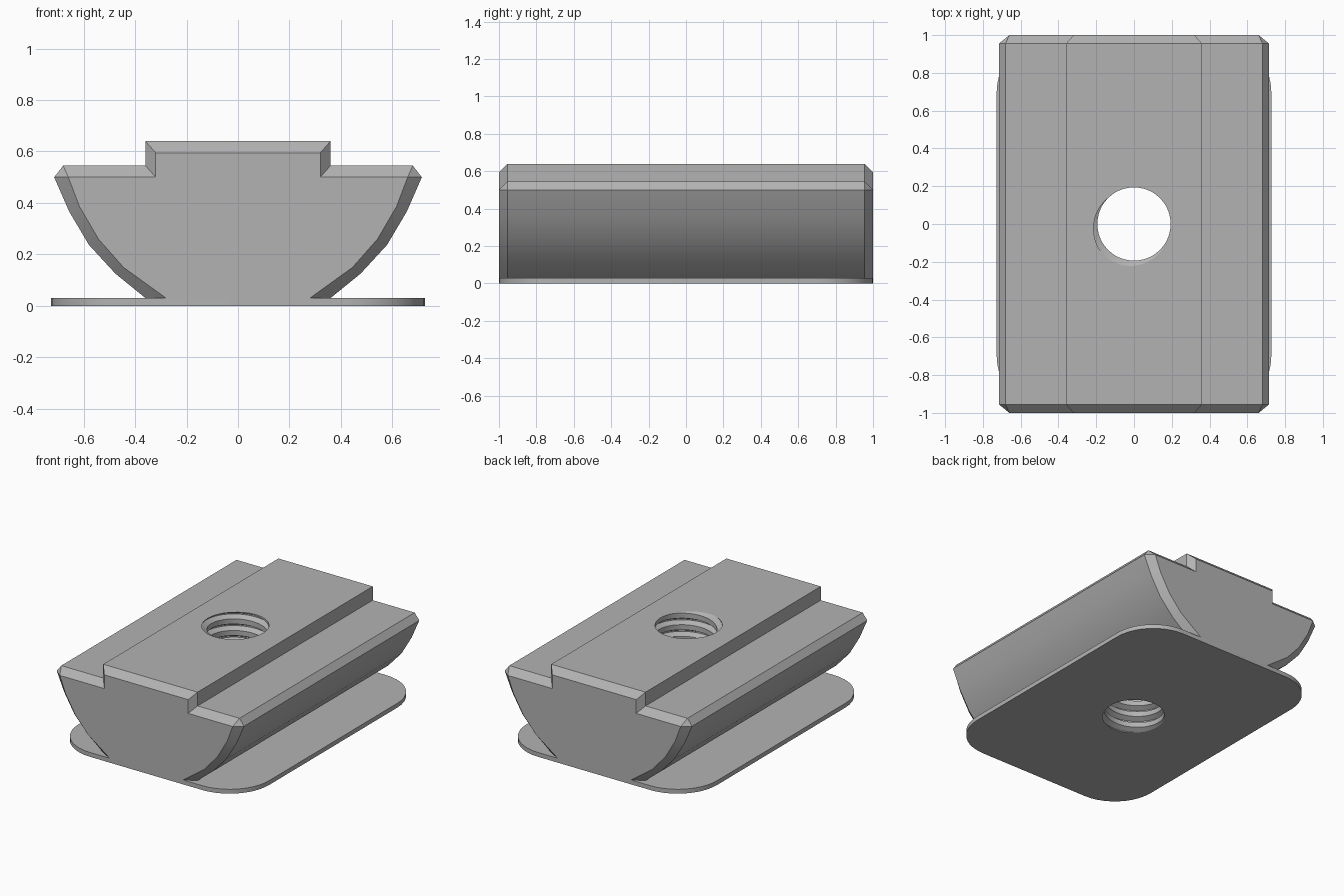
import bpy, bmesh, math

if "Cube" in bpy.data.objects:
    bpy.data.objects.remove(bpy.data.objects["Cube"])

grey = bpy.data.materials.new("plain_grey")
grey.use_nodes = True
COLOUR = (0.45, 0.45, 0.45, 1)
grey.diffuse_color = COLOUR
grey.node_tree.nodes["Principled BSDF"].inputs["Base Color"].default_value = COLOUR


def make_object(name, bm):
    bmesh.ops.remove_doubles(bm, verts=bm.verts, dist=1e-5)
    bmesh.ops.recalc_face_normals(bm, faces=bm.faces)
    mesh = bpy.data.meshes.new(name)
    bm.to_mesh(mesh)
    bm.free()
    mesh.materials.append(grey)
    obj = bpy.data.objects.new(name, mesh)
    bpy.context.scene.collection.objects.link(obj)
    return obj


def bridge(bm, a, b):
    for i in range(len(a)):
        j = (i + 1) % len(a)
        pts = list(dict.fromkeys((a[i], a[j], b[j], b[i])))
        if len(pts) > 2:
            bm.faces.new(pts)


def loft(name, rings):
    """Solid through matching closed rings of points."""
    bm = bmesh.new()
    loops = []
    for ring in rings:
        cache = {}
        loops.append([cache.setdefault(p, bm.verts.new(p)) if p not in cache
                      else cache[p] for p in ring])
    for a, b in zip(loops, loops[1:]):
        bridge(bm, a, b)
    for end in (loops[0], loops[-1]):
        bm.faces.new(list(dict.fromkeys(end)))
    return make_object(name, bm)


# Body: stepped top, curved flanks, chamfered ends
full = [(.36, .64), (.36, .545), (.68, .545), (.715, .5), (.657, .367),
        (.58, .237), (.477, .125), (.36, .03)]
small = [(.32, .595), (.32, .5), (.66, .5), (.66, .5), (.617, .387),
         (.543, .26), (.445, .149), (.28, .03)]


def section(half, y):
    return [(x, y, z) for x, z in half] + [(-x, y, z) for x, z in reversed(half)]


body = loft("nut_body", [section(small, -1), section(full, -.955),
                         section(full, .955), section(small, 1)])

# Base plate with rounded corners
W, L, R, STEPS = .727, 1.0, .3, 10
outline = []
for k, (sx, sy) in enumerate([(1, 1), (-1, 1), (-1, -1), (1, -1)]):
    for i in range(STEPS + 1):
        a = math.pi / 2 * (k + i / STEPS)
        outline.append((sx * (W - R) + R * math.cos(a), sy * (L - R) + R * math.sin(a)))
plate = loft("base_plate", [[(x, y, z) for x, y in outline] for z in (0, .03)])


# Threaded hole cutter: a helical surface closed by a fan at each end
def thread_cutter(pitch=.08, minor=.194, major=.228, turns=11, segs=48):
    bm = bmesh.new()
    shape = [(0, major), (.1, major), (.33, minor), (.77, minor)]
    start = .64 - pitch * (235 / 360 + .05 + 9)
    rows = []
    for j in range(4 * turns + 1):
        off, r = shape[j % 4]
        row = []
        for i in range(segs + 1):
            t = i / segs
            a = 2 * math.pi * t
            z = start + pitch * (j // 4 + off + t)
            row.append(bm.verts.new((r * math.cos(a), r * math.sin(a), z)))
        rows.append(row)
    for a, b in zip(rows, rows[1:]):
        for i in range(segs):
            bm.faces.new((a[i], a[i + 1], b[i + 1], b[i]))
    bmesh.ops.remove_doubles(bm, verts=bm.verts, dist=1e-5)
    edges = [e for e in bm.edges if e.is_boundary]
    mid = sum(v.co.z for v in bm.verts) / len(bm.verts)
    for low in (True, False):
        group = [e for e in edges if (e.verts[0].co.z < mid) == low]
        z = sum(e.verts[0].co.z for e in group) / len(group)
        hub = bm.verts.new((0, 0, z))
        for e in group:
            bm.faces.new((e.verts[0], e.verts[1], hub))
    return make_object("thread_cutter", bm)


cutter = thread_cutter()
cutter.hide_render = True
for obj in (body, plate):
    bpy.ops.object.select_all(action="DESELECT")
    obj.select_set(True)
    bpy.context.view_layer.objects.active = obj
    mod = obj.modifiers.new("threaded_hole", "BOOLEAN")
    mod.operation = "DIFFERENCE"
    mod.solver = "EXACT"
    mod.object = cutter
    bpy.ops.object.modifier_apply(modifier=mod.name)
    bpy.ops.object.shade_smooth_by_angle(angle=math.radians(25))
bpy.data.objects.remove(cutter)
